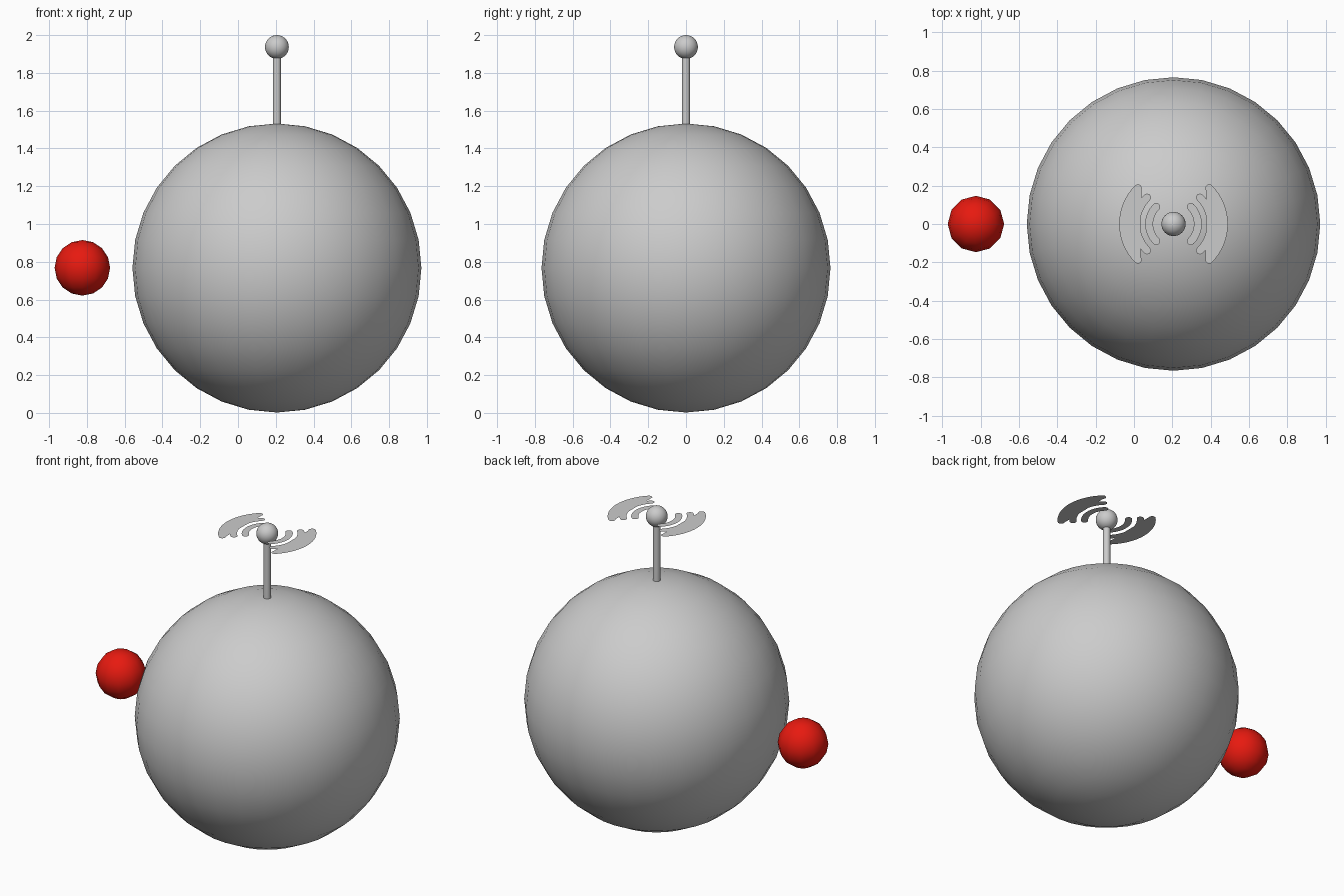
import bpy, bmesh
from math import pi, sin, cos

if "Cube" in bpy.data.objects:
    bpy.data.objects.remove(bpy.data.objects["Cube"])

CX = 0.206          # axis of the planet and its antenna
TIP_Z = 1.937       # height of antenna tip and signal waves


def sphere(name, loc, r, segs, rings):
    bpy.ops.mesh.primitive_uv_sphere_add(segments=segs, ring_count=rings, radius=r, location=loc)
    ob = bpy.context.object
    ob.name = name
    bpy.ops.object.shade_smooth()
    return ob


def wave(name, r, facing, half_width=0.0205, spread=pi / 4, steps=16, cap=8):
    """Flat arc band with rounded ends, centred on the antenna tip."""
    pts = []
    for i in range(steps + 1):                       # outer edge
        a = facing - spread + 2 * spread * i / steps
        pts.append(((r + half_width) * cos(a), (r + half_width) * sin(a)))
    a = facing + spread
    for i in range(1, cap):                          # rounded end
        b = a + pi * i / cap
        pts.append((r * cos(a) + half_width * cos(b), r * sin(a) + half_width * sin(b)))
    for i in range(steps + 1):                       # inner edge
        a = facing + spread - 2 * spread * i / steps
        pts.append(((r - half_width) * cos(a), (r - half_width) * sin(a)))
    a = facing - spread
    for i in range(1, cap):                          # other rounded end
        b = a + pi + pi * i / cap
        pts.append((r * cos(a) + half_width * cos(b), r * sin(a) + half_width * sin(b)))
    bm = bmesh.new()
    face = bm.faces.new([bm.verts.new((x, y, 0)) for x, y in pts])
    bmesh.ops.triangulate(bm, faces=[face])
    me = bpy.data.meshes.new(name)
    bm.to_mesh(me)
    bm.free()
    ob = bpy.data.objects.new(name, me)
    ob.location = (CX, 0, TIP_Z)
    bpy.context.collection.objects.link(ob)


# Large body
sphere("large_sphere", (CX, 0, 0.767), 0.765, 32, 16)

# Small red ball at the side
red = bpy.data.materials.new("red")
red.diffuse_color = (0.8, 0.01, 0.005, 1)
red.use_nodes = True
red.node_tree.nodes["Principled BSDF"].inputs["Base Color"].default_value = red.diffuse_color
small = sphere("small_red_sphere", (-0.824, 0, 0.768), 0.147, 12, 8)
small.data.materials.append(red)

# Antenna rod and tip
bpy.ops.mesh.primitive_cylinder_add(vertices=32, radius=0.021, depth=0.395, location=(CX, 0, 1.7225))
bpy.context.object.name = "antenna_rod"
bpy.ops.object.shade_smooth_by_angle()
sphere("antenna_tip", (CX, 0, TIP_Z), 0.063, 32, 16)

# Three signal waves on each side
for side, facing in (("right", 0), ("left", pi)):
    for i in range(3):
        wave(f"signal_wave_{side}_{i + 1}", 0.127 + 0.068 * i, facing)
